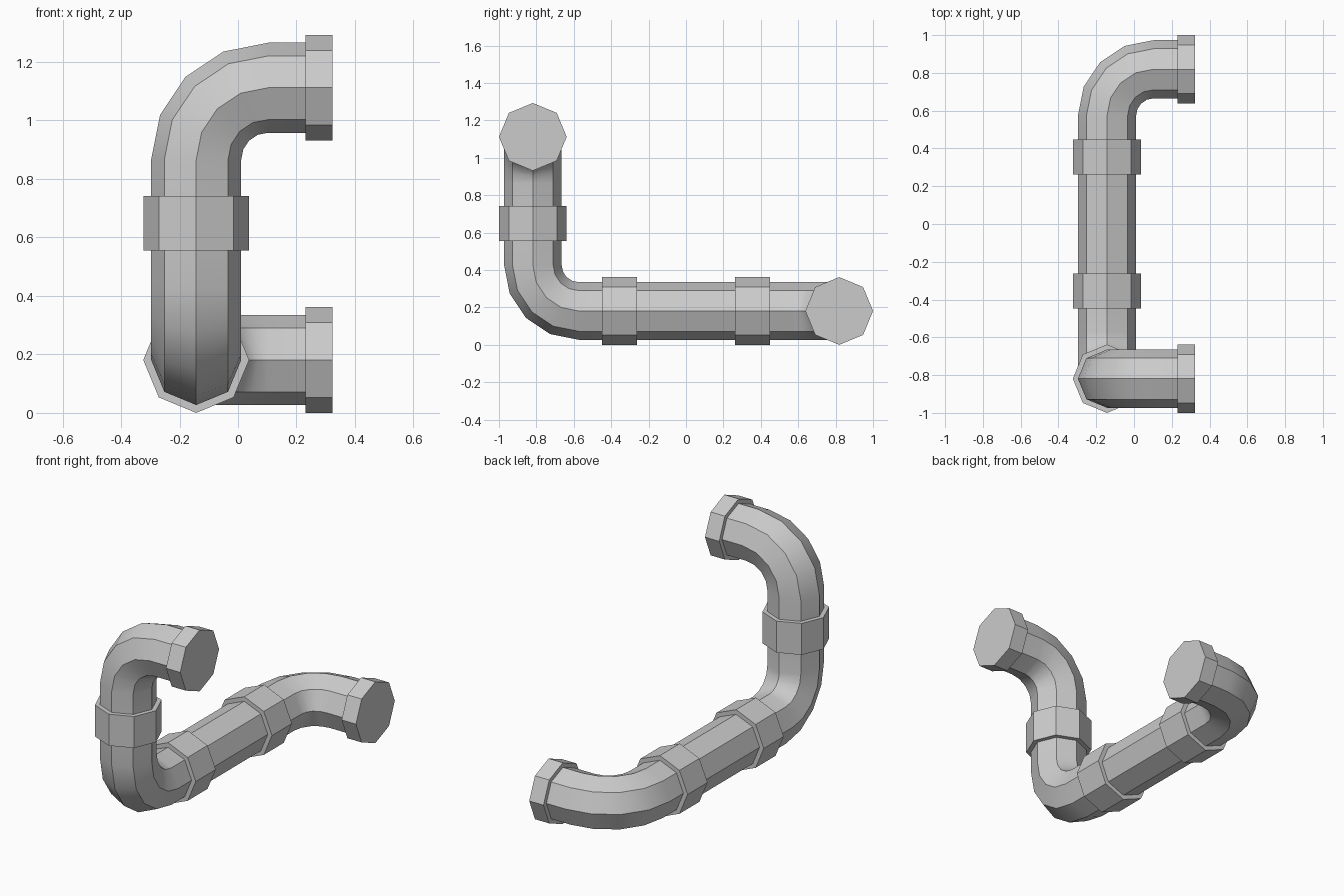
import bpy, bmesh, math
from mathutils import Vector

if "Cube" in bpy.data.objects:
    bpy.data.objects.remove(bpy.data.objects["Cube"])

PIPE_R, COLLAR_R, BEND_R = 0.154, 0.181, 0.246
X0, X1 = -0.143, 0.323          # pipe axis, open flange end
Y, Z0, Z1 = 0.819, 0.181, 1.112  # run ends and the two axis heights
SIDES, STEPS = 8, 4


def sweep(name, stations, radius, side, caps=False):
    """Octagon rings at (point, tangent) stations, bridged with quads."""
    bm = bmesh.new()
    rings = []
    for p, t in stations:
        v = t.cross(side)
        angles = [2 * math.pi * i / SIDES for i in range(SIDES)]
        rings.append([bm.verts.new(p + radius * (math.cos(a) * side + math.sin(a) * v))
                      for a in angles])
    for a, b in zip(rings, rings[1:]):
        for i in range(SIDES):
            j = (i + 1) % SIDES
            bm.faces.new((a[i], a[j], b[j], b[i]))
    if caps:
        bm.faces.new(rings[0])
        bm.faces.new(rings[-1])
    bmesh.ops.recalc_face_normals(bm, faces=bm.faces)
    me = bpy.data.meshes.new(name)
    bm.to_mesh(me)
    bm.free()
    ob = bpy.data.objects.new(name, me)
    bpy.context.collection.objects.link(ob)
    bpy.ops.object.select_all(action='DESELECT')
    ob.select_set(True)
    bpy.context.view_layer.objects.active = ob
    bpy.ops.object.shade_smooth_by_angle(angle=math.radians(30))


def straight(name, start, end, radius, caps=False):
    a, b = Vector(start), Vector(end)
    t = (b - a).normalized()
    side = Vector((0, 0, 1)) if abs(t.z) < 0.5 else Vector((1, 0, 0))
    sweep(name, [(a, t), (b, t)], radius, side, caps)


def elbow(name, start, corner, end):
    a, c, b = Vector(start), Vector(corner), Vector(end)
    d1, d2 = (c - a).normalized(), (b - c).normalized()
    centre = c + BEND_R * (d2 - d1)
    stations = [(a, d1)]
    for i in range(STEPS + 1):
        k = math.pi / 2 * i / STEPS
        p = centre + BEND_R * (math.sin(k) * d1 - math.cos(k) * d2)
        stations.append((p, math.cos(k) * d1 + math.sin(k) * d2))
    stations.append((b, d2))
    sweep(name, stations, PIPE_R, d1.cross(d2))


# Pipe pieces, meeting inside the collars
ZC, YC = 0.648, 0.355
elbow("upper_elbow", (X1 - 0.03, -Y, Z1), (X0, -Y, Z1), (X0, -Y, ZC))
elbow("lower_elbow", (X0, -Y, ZC), (X0, -Y, Z0), (X0, -YC, Z0))
straight("straight_pipe", (X0, -YC, Z0), (X0, YC, Z0), PIPE_R)
elbow("rear_elbow", (X0, YC, Z0), (X0, Y, Z0), (X1 - 0.03, Y, Z0))

# Joint collars
H = 0.093
straight("riser_collar", (X0, -Y, ZC - H), (X0, -Y, ZC + H), COLLAR_R, True)
for name, y in (("front_collar", -YC), ("rear_collar", YC)):
    straight(name, (X0, y - H, Z0), (X0, y + H, Z0), COLLAR_R, True)

# End flanges
for name, y, z in (("upper_flange", -Y, Z1), ("rear_flange", Y, Z0)):
    straight(name, (X1 - H, y, z), (X1, y, z), COLLAR_R, True)
